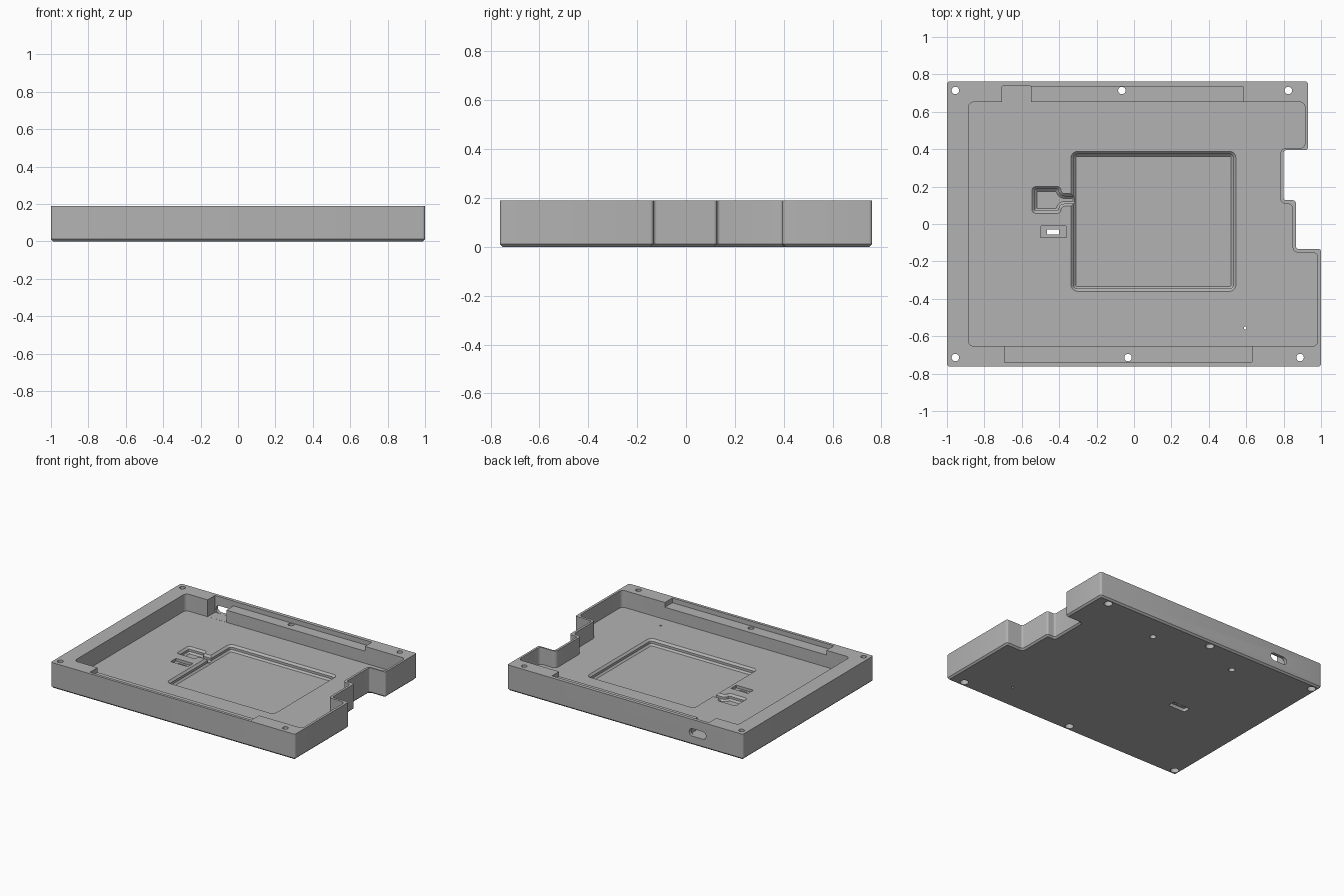
import bpy
import bmesh
import math
from mathutils import Vector, Matrix

cube = bpy.data.objects.get("Cube")
if cube:
    bpy.data.objects.remove(cube, do_unlink=True)

HEIGHT = 0.19
FLOOR = 0.065      # top of the tray floor
OVER = HEIGHT + 0.05

grey = bpy.data.materials.new("plain grey")
grey.use_nodes = True
grey.diffuse_color = (0.45, 0.45, 0.45, 1)
grey.node_tree.nodes["Principled BSDF"].inputs["Base Color"].default_value = (0.45, 0.45, 0.45, 1)


def rounded(corners, radius, inset, steps):
    """Counter-clockwise outline, moved inwards and rounded at each right angle."""
    pts = []
    n = len(corners)
    for i, c in enumerate(corners):
        c = Vector(c)
        a = (c - Vector(corners[i - 1])).normalized()
        b = (Vector(corners[(i + 1) % n]) - c).normalized()
        turn = 1 if a.x * b.y - a.y * b.x > 0 else -1
        c = c + turn * inset * (b - a)
        r = max(radius - turn * inset, 0.002)
        centre = c + r * (b - a)
        for k in range(steps + 1):
            t = k / steps * math.pi / 2
            pts.append(centre - b * r * math.cos(t) + a * r * math.sin(t))
    return pts


def loft(name, corners, radius, sections, steps=5, matrix=None):
    """Solid through the same outline at several (height, inset) levels."""
    bm = bmesh.new()
    rings = [[bm.verts.new((p.x, p.y, z)) for p in rounded(corners, radius, inset, steps)]
             for z, inset in sections]
    bm.faces.new(rings[0][::-1])
    bm.faces.new(rings[-1])
    for low, high in zip(rings, rings[1:]):
        for i in range(len(low)):
            j = (i + 1) % len(low)
            bm.faces.new((low[i], low[j], high[j], high[i]))
    if matrix:
        bm.transform(matrix)
    bmesh.ops.recalc_face_normals(bm, faces=bm.faces)
    mesh = bpy.data.meshes.new(name)
    bm.to_mesh(mesh)
    bm.free()
    mesh.materials.append(grey)
    obj = bpy.data.objects.new(name, mesh)
    bpy.context.collection.objects.link(obj)
    return obj


def rect(x0, x1, y0, y1):
    return [(x0, y0), (x1, y0), (x1, y1), (x0, y1)]


def disc(x, y, r):
    return rect(x - r, x + r, y - r, y + r)


# Case body with the stepped side and chamfered underside
body = loft("case_body", [
    (-1, -0.762), (1, -0.762), (1, -0.133), (0.865, -0.133), (0.865, 0.127),
    (0.8, 0.127), (0.8, 0.395), (0.93, 0.395), (0.93, 0.762), (-1, 0.762)],
    0.014, [(0, 0.012), (0.012, 0), (HEIGHT, 0)])


def cut(*args, **kwargs):
    cutter = loft(*args, **kwargs)
    cutter.hide_render = True
    mod = body.modifiers.new("cut", "BOOLEAN")
    mod.operation = "DIFFERENCE"
    mod.solver = "EXACT"
    mod.object = cutter
    bpy.context.view_layer.objects.active = body
    bpy.ops.object.modifier_apply(modifier=mod.name)
    bpy.data.objects.remove(cutter, do_unlink=True)


# Main tray cavity, following the stepped side
cut("cavity", [
    (-0.885, -0.653), (0.982, -0.653), (0.982, -0.152), (0.848, -0.152), (0.848, 0.108),
    (0.783, 0.108), (0.783, 0.405), (0.914, 0.405), (0.914, 0.652), (-0.885, 0.652)],
    0.028, [(FLOOR, 0), (OVER, 0)])

# Shallow ledges in the front and back rims, and the deep niche behind the port
ledge = HEIGHT - 0.035
cut("back_ledge", rect(-0.6, 0.583, 0.6, 0.735), 0.004, [(ledge, 0), (OVER, 0)])
cut("front_ledge", rect(-0.693, 0.63, -0.741, -0.6), 0.004, [(ledge, 0), (OVER, 0)])
cut("port_niche", rect(-0.705, -0.552, 0.6, 0.738), 0.004, [(FLOOR + 0.0005, 0), (OVER, 0)])

# Rounded port through the back wall
cut("port", rect(-0.697, -0.56, 0.066, 0.122), 0.0275, [(-0.8, 0), (-0.7, 0)], steps=6,
    matrix=Matrix.Rotation(math.pi / 2, 4, "X"))


# Sunken pockets with bevelled rims and bevelled bottoms
def pocket(name, corners, radius, bottom):
    cut(name, corners, radius, [
        (bottom, 0.026), (bottom + 0.012, 0.014), (FLOOR - 0.014, 0.014),
        (FLOOR, 0), (FLOOR + 0.02, -0.0005)])


pocket("battery_pocket", rect(-0.337, 0.545, -0.36, 0.388), 0.035, 0.022)
pocket("connector_pocket", [
    (-0.545, 0.057), (-0.39, 0.057), (-0.39, 0.095), (-0.3, 0.095),
    (-0.3, 0.162), (-0.39, 0.162), (-0.39, 0.2), (-0.545, 0.2)], 0.02, 0.0225)

# Switch window, recessed on both sides
cut("switch_recess", rect(-0.5, -0.36, -0.073, -0.012), 0.003, [(FLOOR - 0.02, 0), (OVER, 0)])
cut("switch_underside", rect(-0.5, -0.36, -0.07, -0.015), 0.012, [(-0.05, 0), (0.025, 0)])
cut("switch_window", rect(-0.465, -0.4, -0.056, -0.03), 0.003, [(-0.05, 0), (OVER, 0)])

# Counterbored screw holes around the rim
for row, xs in ((0.714, (-0.955, -0.065, 0.825)), (-0.714, (-0.955, -0.032, 0.888))):
    for x in xs:
        cut("screw_hole", disc(x, row, 0.02), 0.0198,
            [(-0.05, -0.009), (0.06, -0.009), (0.06, 0), (OVER, 0)])

# Blind holes underneath and a pin hole for the reset button
for x in (-0.38, 0.31):
    cut("blind_hole", disc(x, 0.567, 0.022), 0.0218, [(-0.05, 0), (0.045, 0)])
cut("reset_hole", disc(0.595, -0.556, 0.008), 0.0079, [(-0.05, 0), (OVER, 0)], steps=3)

# Smooth the small corner radii, keep all edges sharp
bpy.ops.object.select_all(action="DESELECT")
body.select_set(True)
bpy.context.view_layer.objects.active = body
bpy.ops.object.shade_smooth_by_angle(angle=math.radians(25))
